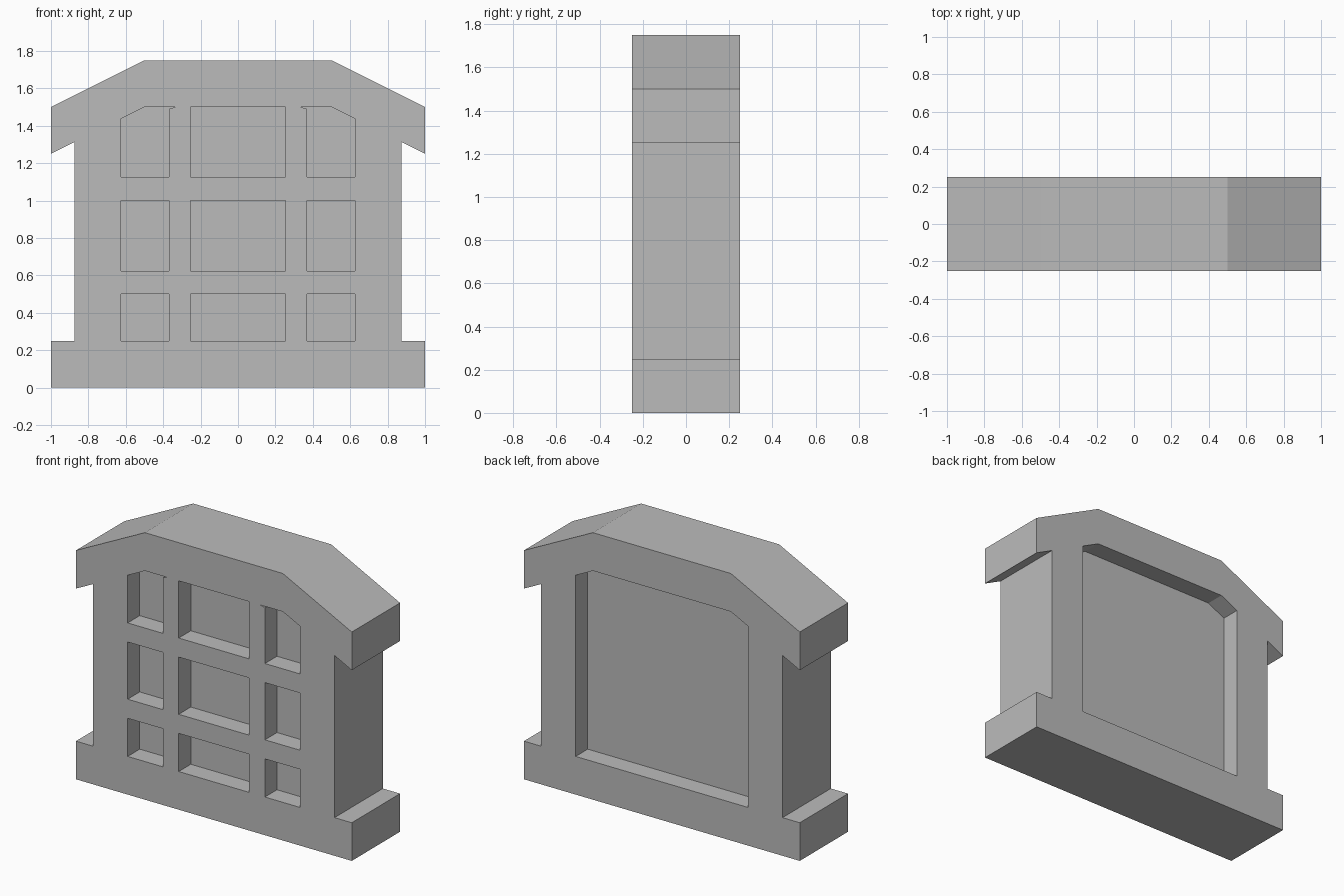
import bpy
import bmesh

cube = bpy.data.objects.get("Cube")
if cube:
    bpy.data.objects.remove(cube, do_unlink=True)

stone = bpy.data.materials.new("grey stone")
stone.use_nodes = True
GREY = (0.5, 0.5, 0.5, 1)
stone.diffuse_color = GREY
stone.node_tree.nodes["Principled BSDF"].inputs["Base Color"].default_value = GREY


def prism(name, profile, y0, y1):
    """Extrude an x-z profile from y0 to y1."""
    bm = bmesh.new()
    face = bm.faces.new([bm.verts.new((x, y0, z)) for x, z in profile])
    grown = bmesh.ops.extrude_face_region(bm, geom=[face])["geom"]
    moved = [v for v in grown if isinstance(v, bmesh.types.BMVert)]
    bmesh.ops.translate(bm, verts=moved, vec=(0, y1 - y0, 0))
    bmesh.ops.recalc_face_normals(bm, faces=bm.faces)
    mesh = bpy.data.meshes.new(name)
    bm.to_mesh(mesh)
    bm.free()
    mesh.materials.append(stone)
    obj = bpy.data.objects.new(name, mesh)
    bpy.context.collection.objects.link(obj)
    return obj


def mirrored(half):
    """Close a right-hand half profile across x = 0."""
    return half + [(-x, z) for x, z in reversed(half)]


def rect(x0, x1, z0, z1):
    return [(x0, z0), (x1, z0), (x1, z1), (x0, z1)]


# Wall with stepped base and overhanging eaves
wall = prism("window_wall", mirrored([
    (1, 0), (1, 0.25), (0.875, 0.25), (0.875, 1.3125),
    (1, 1.25), (1, 1.5), (0.5, 1.75)]), -0.25, 0.25)

# Single large recess in the back
cutters = [prism("back_recess_cutter", mirrored([
    (0.625, 0.25), (0.625, 1.4375), (0.5, 1.5)]), 0.125, 0.4)]

# Grid of pane recesses in the front
for row, (z0, z1) in enumerate([(0.25, 0.5), (0.625, 1.0), (1.125, 1.5)]):
    cutters.append(prism(f"middle_pane_cutter_{row}", rect(-0.255, 0.255, z0, z1), -0.4, -0.125))
    for side, label in ((1, "left"), (-1, "right")):
        pane = rect(0.37, 0.625, z0, z1)
        if row == 2:
            # Upper side panes follow the sloped arch
            pane = [(0.37, z0), (0.625, z0), (0.625, 1.4375), (0.5, z1),
                    (0.335, z1), (0.37, 1.49)]
        cutters.append(prism(f"{label}_pane_cutter_{row}",
                             [(side * x, z) for x, z in pane], -0.4, -0.125))

# Cut every recess out of the wall
for cutter in cutters:
    cutter.hide_render = True
    cutter.hide_viewport = True
    mod = wall.modifiers.new(cutter.name, "BOOLEAN")
    mod.operation = "DIFFERENCE"
    mod.solver = "EXACT"
    mod.object = cutter

# Bake the cuts and drop the helpers
bpy.context.view_layer.update()
graph = bpy.context.evaluated_depsgraph_get()
baked = bpy.data.meshes.new_from_object(wall.evaluated_get(graph))
wall.modifiers.clear()
wall.data = baked
for cutter in cutters:
    bpy.data.objects.remove(cutter, do_unlink=True)
